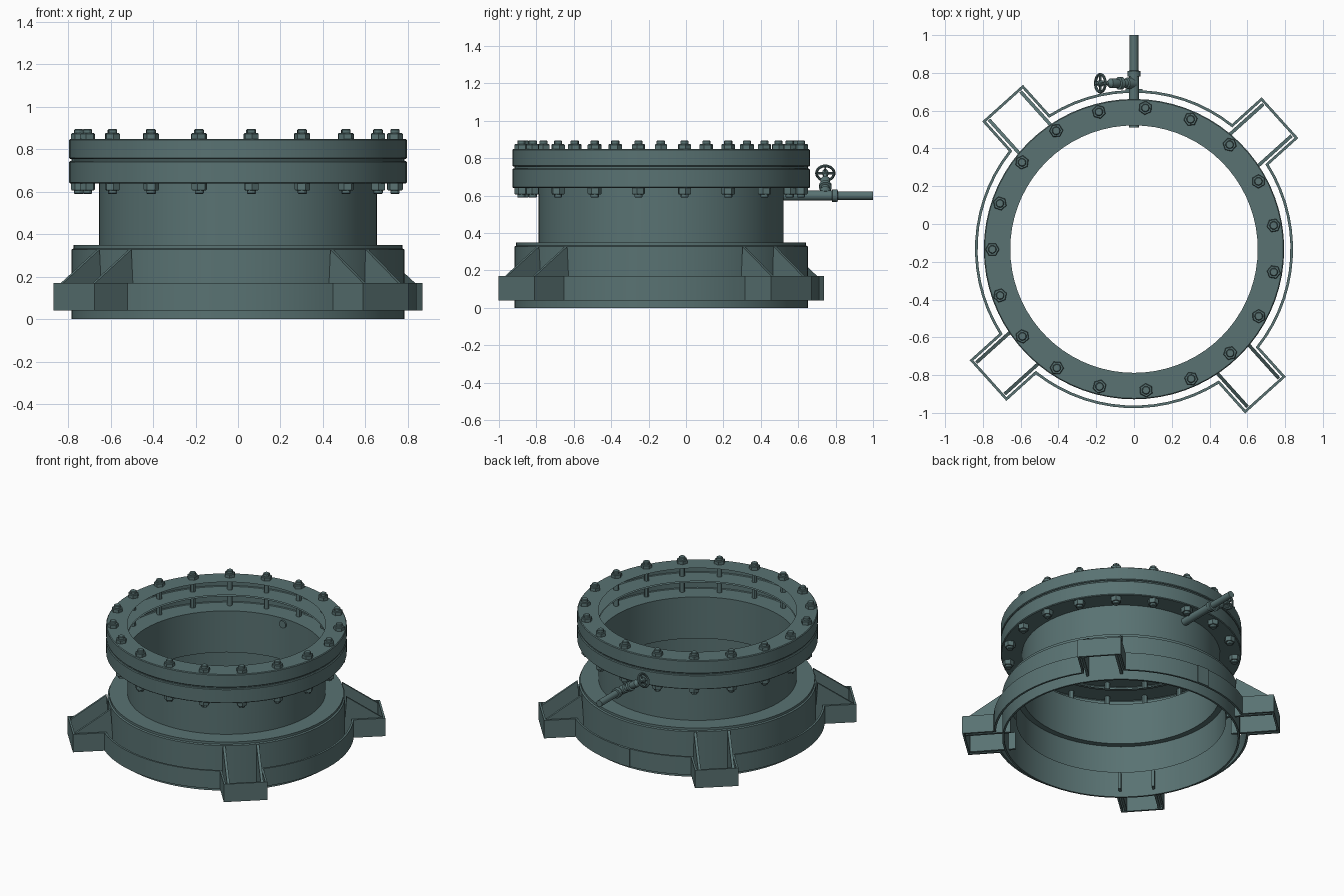
import bpy, bmesh
from math import sin, cos, asin, radians, pi
from mathutils import Vector, Matrix

if "Cube" in bpy.data.objects:
    bpy.data.objects.remove(bpy.data.objects["Cube"])

CY = -0.133          # ring axis sits at x=0, y=CY
SEG = 72
LUGS = [radians(42 + 90 * i) for i in range(4)]

mat = bpy.data.materials.new("painted_steel")
mat.diffuse_color = (0.1, 0.17, 0.17, 1)
mat.use_nodes = True
mat.node_tree.nodes["Principled BSDF"].inputs["Base Color"].default_value = mat.diffuse_color


def finish(bm, name, smooth=True):
    bmesh.ops.recalc_face_normals(bm, faces=bm.faces)
    me = bpy.data.meshes.new(name)
    bm.to_mesh(me)
    bm.free()
    me.materials.append(mat)
    ob = bpy.data.objects.new(name, me)
    bpy.context.collection.objects.link(ob)
    if smooth:
        bpy.ops.object.select_all(action='DESELECT')
        ob.select_set(True)
        bpy.context.view_layer.objects.active = ob
        bpy.ops.object.shade_smooth_by_angle(angle=radians(30))
    return ob


def revolve(bm, profile, n, m, closed=False):
    """Sweep (radius, height) points around the local z axis, placed by matrix m."""
    rings = [[bm.verts.new(m @ Vector((r * cos(2 * pi * i / n), r * sin(2 * pi * i / n), z)))
              for i in range(n)] for r, z in profile]
    pairs = list(zip(rings, rings[1:]))
    if closed:
        pairs.append((rings[-1], rings[0]))
    for a, b in pairs:
        for i in range(n):
            j = (i + 1) % n
            bm.faces.new((a[i], a[j], b[j], b[i]))
    return rings


def solid(bm, profile, n, m):
    rings = revolve(bm, profile, n, m)
    bm.faces.new(rings[0])
    bm.faces.new(rings[-1])


def box(bm, size, m):
    bmesh.ops.create_cube(bm, size=1, matrix=m @ Matrix.Diagonal((*size, 1)))


def ring_part(name, profile, closed=False):
    bm = bmesh.new()
    revolve(bm, profile, SEG, Matrix.Translation((0, CY, 0)), closed)
    return finish(bm, name)


# Flanges are hollow shells, open toward the bore; the neck joins the lower one
ring_part("upper_flange", [(.655, .755), (.79, .755), (.795, .76), (.795, .845), (.79, .85), (.655, .85)])
ring_part("lower_flange_and_neck", [(.655, .745), (.79, .745), (.795, .74), (.795, .645),
                                    (.79, .64), (.655, .64), (.655, .35)])
ring_part("gasket", [(.76, .745), (.785, .745), (.785, .755), (.76, .755)], True)

# Base housing: outer skirt with top plate and a short inner sleeve
ring_part("base_housing", [(.772, 0), (.785, 0), (.785, .328), (.775, .333), (.775, .35), (.655, .35),
                           (.655, .338), (.772, .338)], True)
ring_part("inner_sleeve", [(.695, .14), (.695, .338)])

# Bolts with hex nuts above and below
bm = bmesh.new()
for i in range(19):
    a = radians(85.4) + 2 * pi * i / 19
    m = Matrix.Translation((.75 * cos(a), CY + .75 * sin(a), 0)) @ Matrix.Rotation(a, 4, 'Z')
    solid(bm, [(.018, .62), (.018, .86)], 12, m)
    solid(bm, [(.037, .85), (.037, .872), (.033, .876)], 6, m)
    solid(bm, [(.022, .87), (.022, .891), (.018, .895)], 12, m)
    solid(bm, [(.037, .64), (.037, .612), (.033, .607)], 6, m)
    solid(bm, [(.022, .61), (.022, .594), (.018, .59)], 12, m)
finish(bm, "flange_bolts")


# Thin band around the base that steps out into four box-shaped lugs
def outline(r, length, half):
    pts, da = [], asin(half / r)
    for k, a in enumerate(LUGS):
        u, v = Vector((cos(a), sin(a))), Vector((-sin(a), cos(a)))
        pts += [u * length - v * half, u * length + v * half]
        span = pi / 2 - 2 * da
        for i in range(15):
            t = a + da + span * i / 14
            pts.append(Vector((cos(t), sin(t))) * r)
    return pts


bm = bmesh.new()
outer, inner = outline(.842, 1.04, .145), outline(.828, 1.026, .131)
loops = [[bm.verts.new((p.x, p.y + CY, z)) for p in pts]
         for pts, z in ((outer, .04), (outer, .17), (inner, .17), (inner, .04))]
n = len(outer)
for a, b in zip(loops, loops[1:] + loops[:1]):
    for i in range(n):
        j = (i + 1) % n
        bm.faces.new((a[i], a[j], b[j], b[i]))
finish(bm, "lug_band")

# Joint plate closing the band at the back
bm = bmesh.new()
box(bm, (.09, .012, .13), Matrix.Translation((0, CY + .841, .105)))
finish(bm, "band_joint_plate", False)

# Sloping gusset ribs, two per lug
bm = bmesh.new()
prof = [(.72, .04), (1.022, .04), (1.022, .165), (.785, .328), (.775, .165), (.72, .165)]
for a in LUGS:
    for s in (-1, 1):
        m = Matrix.Translation((0, CY, 0)) @ Matrix.Rotation(a, 4, 'Z')
        sides = [[bm.verts.new(m @ Vector((r, s * .112 + t, z))) for r, z in prof] for t in (-.009, .009)]
        for f in sides:
            bm.faces.new(f)
        for i in range(len(prof)):
            j = (i + 1) % len(prof)
            bm.faces.new((sides[0][i], sides[0][j], sides[1][j], sides[1][i]))
finish(bm, "gusset_ribs", False)

# Drain pipe leaving the neck toward the back
bm = bmesh.new()
m = Matrix.Translation((0, 0, .6)) @ Matrix.Rotation(-pi / 2, 4, 'X')
solid(bm, [(.027, .51), (.027, .78), (.034, .782), (.034, .81), (.023, .812), (.023, 1.0)], 20, m)
finish(bm, "drain_pipe")

# Valve body and stem, tilted up toward -x
tilt = Matrix.Translation((0, .745, .6)) @ Matrix.Rotation(-radians(56), 4, 'Y')
bm = bmesh.new()
solid(bm, [(.03, 0), (.03, .045), (.022, .05), (.022, .075), (.034, .077), (.034, .097), (.022, .1),
           (.026, .125), (.026, .15), (.014, .165), (.01, .17), (.01, .2), (.016, .202),
           (.016, .228), (.009, .232), (.009, .245)], 16, tilt)
finish(bm, "valve_body")

# Hand wheel with four spokes
bm = bmesh.new()
wheel = tilt @ Matrix.Translation((0, 0, .215))
revolve(bm, [(.047 + .0075 * cos(k * pi / 4), .0075 * sin(k * pi / 4)) for k in range(8)], 24, wheel, True)
for k in range(2):
    box(bm, (.092, .009, .009), wheel @ Matrix.Rotation(k * pi / 2, 4, 'Z'))
finish(bm, "hand_wheel")
